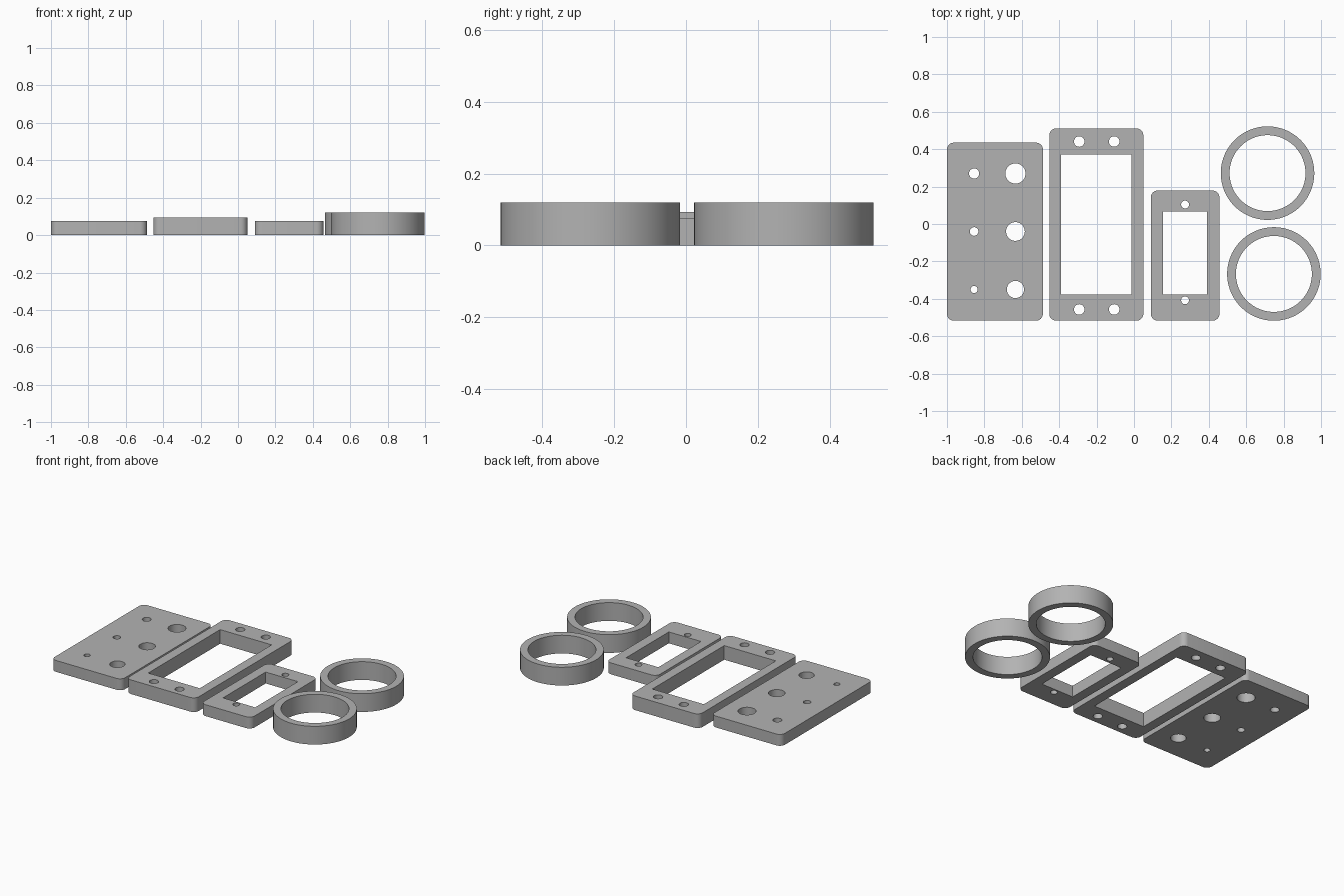
import bpy
import bmesh
from math import cos, sin, pi, radians

cube = bpy.data.objects.get("Cube")
if cube:
    bpy.data.objects.remove(cube, do_unlink=True)

grey = bpy.data.materials.new("plain grey")
grey.use_nodes = True
colour = (0.45, 0.45, 0.45, 1)
grey.diffuse_color = colour
grey.node_tree.nodes["Principled BSDF"].inputs["Base Color"].default_value = colour


def circle(x, y, r, n=48):
    return [(x + r * cos(2 * pi * i / n), y + r * sin(2 * pi * i / n)) for i in range(n)]


def rectangle(x0, x1, y0, y1):
    return [(x0, y0), (x1, y0), (x1, y1), (x0, y1)]


def rounded(x0, x1, y0, y1, r=0.037, n=8):
    corners = [(x1 - r, y1 - r), (x0 + r, y1 - r), (x0 + r, y0 + r), (x1 - r, y0 + r)]
    return [(cx + r * cos(pi / 2 * (q + i / n)), cy + r * sin(pi / 2 * (q + i / n)))
            for q, (cx, cy) in enumerate(corners) for i in range(n + 1)]


def extruded_part(name, height, outline, holes):
    """Fill an outline with holes, give it thickness and stand it on the ground."""
    curve = bpy.data.curves.new(name, 'CURVE')
    curve.dimensions = '2D'
    curve.fill_mode = 'BOTH'
    curve.extrude = height / 2
    for loop in [outline] + holes:
        spline = curve.splines.new('POLY')
        spline.points.add(len(loop) - 1)
        for point, (x, y) in zip(spline.points, loop):
            point.co = (x, y, 0, 1)
        spline.use_cyclic_u = True
    source = bpy.data.objects.new(name + "_outline", curve)
    bpy.context.collection.objects.link(source)
    bpy.context.view_layer.update()
    depsgraph = bpy.context.evaluated_depsgraph_get()
    mesh = bpy.data.meshes.new_from_object(source.evaluated_get(depsgraph))
    bpy.data.objects.remove(source, do_unlink=True)

    # Weld caps to walls and lift the base to the ground
    bm = bmesh.new()
    bm.from_mesh(mesh)
    bmesh.ops.remove_doubles(bm, verts=bm.verts, dist=0.0001)
    bmesh.ops.translate(bm, verts=bm.verts, vec=(0, 0, height / 2))
    bmesh.ops.recalc_face_normals(bm, faces=bm.faces)
    bm.to_mesh(mesh)
    bm.free()
    mesh.materials.clear()
    mesh.materials.append(grey)
    part = bpy.data.objects.new(name, mesh)
    bpy.context.collection.objects.link(part)
    bpy.ops.object.select_all(action='DESELECT')
    part.select_set(True)
    bpy.context.view_layer.objects.active = part
    bpy.ops.object.shade_smooth_by_angle(angle=radians(30))
    return part


# Drilled plate with a row of small and a row of large holes
rows = [(0.27, 0.027, 0.054), (-0.04, 0.023, 0.05), (-0.35, 0.019, 0.046)]
drill_holes = []
for y, small, large in rows:
    drill_holes += [circle(-0.855, y, small), circle(-0.634, y, large)]
extruded_part("drilled_plate", 0.075, rounded(-1, -0.487, -0.517, 0.435), drill_holes)

# Large frame with a window and four screw holes
screws = [circle(x, y, 0.028) for x in (-0.293, -0.106) for y in (-0.457, 0.441)]
extruded_part("large_frame", 0.093, rounded(-0.453, 0.05, -0.517, 0.511),
              [rectangle(-0.39, -0.014, -0.378, 0.371)] + screws)

# Small frame with a window and two screw holes
screws = [circle(0.273, y, 0.021) for y in (-0.408, 0.104)]
extruded_part("small_frame", 0.075, rounded(0.09, 0.457, -0.517, 0.179),
              [rectangle(0.155, 0.39, -0.378, 0.067)] + screws)

# Two loose rings
for name, x, y in (("back_ring", 0.714, 0.272), ("front_ring", 0.748, -0.267)):
    extruded_part(name, 0.12, circle(x, y, 0.25, 96), [circle(x, y, 0.203, 96)])
